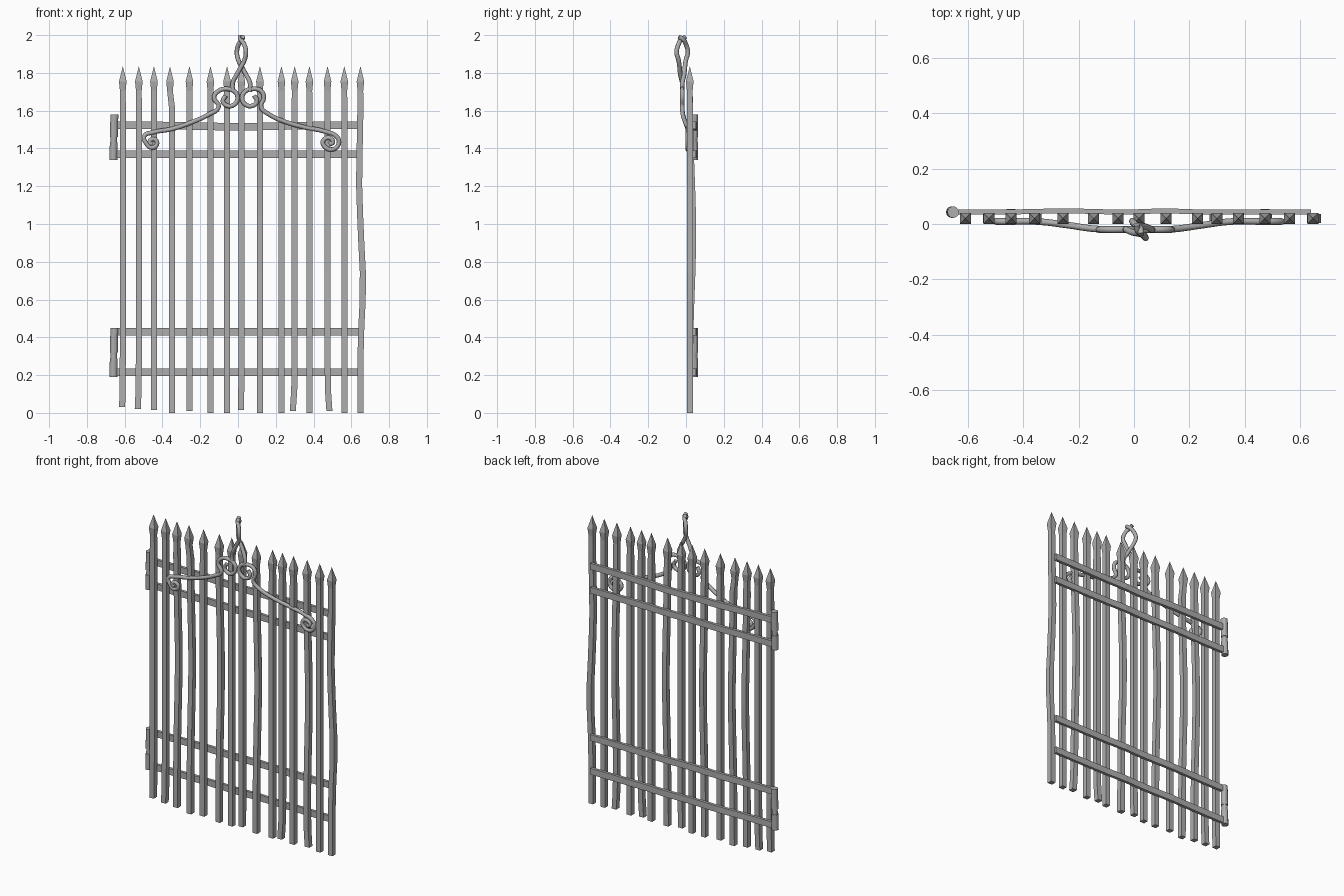
import bpy, bmesh, math
from mathutils import Vector

if "Cube" in bpy.data.objects:
    bpy.data.objects.remove(bpy.data.objects["Cube"], do_unlink=True)

iron = bpy.data.materials.new("grey iron")
iron.use_nodes = True
COL = (0.42, 0.42, 0.42, 1)
iron.diffuse_color = COL
iron.node_tree.nodes["Principled BSDF"].inputs["Base Color"].default_value = COL


def add_object(name, mesh):
    mesh.materials.clear()
    mesh.materials.append(iron)
    ob = bpy.data.objects.new(name, mesh)
    bpy.context.collection.objects.link(ob)
    return ob


def loft(name, rings):
    """Skin a list of equal-length point rings and cap both ends."""
    bm = bmesh.new()
    loops = [[bm.verts.new(p) for p in ring] for ring in rings]
    n = len(loops[0])
    for a, b in zip(loops, loops[1:]):
        for i in range(n):
            j = (i + 1) % n
            bm.faces.new((a[i], a[j], b[j], b[i]))
    bm.faces.new(loops[0][::-1])
    bm.faces.new(loops[-1])
    bmesh.ops.remove_doubles(bm, verts=bm.verts, dist=1e-5)
    bmesh.ops.recalc_face_normals(bm, faces=bm.faces)
    mesh = bpy.data.meshes.new(name)
    bm.to_mesh(mesh)
    bm.free()
    return add_object(name, mesh)


def tube(name, pts, radius):
    """Round rod along a smooth path."""
    cu = bpy.data.curves.new(name, "CURVE")
    cu.dimensions = "3D"
    cu.bevel_depth, cu.bevel_resolution = radius, 2
    cu.resolution_u, cu.use_fill_caps = 4, True
    sp = cu.splines.new("BEZIER")
    sp.bezier_points.add(len(pts) - 1)
    for bp, p in zip(sp.bezier_points, pts):
        bp.co = p
        bp.handle_left_type = bp.handle_right_type = "AUTO"
    tmp = bpy.data.objects.new(name + "_path", cu)
    mesh = bpy.data.meshes.new_from_object(tmp)
    bpy.data.objects.remove(tmp)
    ob = add_object(name, mesh)
    for o in bpy.context.selected_objects:
        o.select_set(False)
    ob.select_set(True)
    bpy.context.view_layer.objects.active = ob
    bpy.ops.object.shade_smooth_by_angle(angle=math.radians(50))
    return ob


def bump(z, centre, width):
    return math.exp(-((z - centre) / width) ** 2)


# Pickets: x position, foot height, backward bow, foot sideways bend
PICKETS = [(-.61, .03, 0, -.004), (-.525, .02, 0, -.006), (-.445, .015, .018, 0),
           (-.35, 0, .018, 0), (-.257, .01, 0, 0), (-.146, 0, .018, 0),
           (-.058, 0, 0, 0), (.018, .015, 0, -.003), (.116, 0, .018, 0),
           (.23, 0, 0, 0), (.30, .01, 0, -.01), (.378, 0, 0, 0),
           (.474, .01, .018, .01), (.563, 0, 0, 0), (.648, 0, 0, 0)]


def square(x, y, z, h):
    return [(x - h, y - h, z), (x + h, y - h, z), (x + h, y + h, z), (x - h, y + h, z)]


for k, (x, foot, bow, kick) in enumerate(PICKETS):
    rings = []
    levels = [foot, .12, .3, .45, .6, .75, .9, 1.05, 1.2, 1.35, 1.5, 1.62]
    for z in levels:
        dx = kick * bump(z, 0, .1)
        if k == len(PICKETS) - 1:
            dx += .014 * bump(z, .68, .22) - .007 * bump(z, 1.25, .2)
        rings.append(square(x + dx, .02 + bow * bump(z, .95, .4), z, .016))
    lean = -.01 if k == 3 else 0
    # spear point
    for z, h in ((1.705, .015), (1.755, .02), (1.835, 0)):
        rings.append(square(x + lean, .02, z, h))
    loft(f"picket_{k + 1}", rings)

# Cross rails, each with a slight hand-forged waver
for name, z, sag in (("top_rail", 1.523, -.008), ("upper_rail", 1.37, 0),
                     ("lower_rail", .43, 0), ("bottom_rail", .215, 0)):
    rings = []
    for x in (-.645, -.45, -.25, -.1, 0, .11, .24, .45, .64):
        y = .043 + .005 * bump(x, .11, .08) + .005 * bump(x, -.25, .12)
        c = z + sag * bump(x, 0, .3)
        rings.append([(x, y - .009, c - .02), (x, y + .009, c - .02),
                      (x, y + .009, c + .02), (x, y - .009, c + .02)])
    loft(name, rings)


# Hinges: barrel with thicker knuckles at each rail
def disc(x, y, z, r, n=12):
    return [(x + r * math.cos(2 * math.pi * i / n), y + r * math.sin(2 * math.pi * i / n), z)
            for i in range(n)]


for name, z0, z1 in (("upper_hinge", 1.34, 1.58), ("lower_hinge", .19, .45)):
    h = z1 - z0
    loft(name, [disc(-.657 + .005 * (t - .5), .043, z0 + h * t, r) for t, r in
                ((0, .021), (.38, .021), (.38, .017), (.5, .017), (.5, .021), (1, .021))])

# Scrollwork: crest curl shared by both sides, then an arm ending in a spiral
CREST = [(.085, 1.68), (.10, 1.65), (.077, 1.626), (.04, 1.632), (.022, 1.668), (.04, 1.703),
         (.08, 1.715), (.122, 1.705), (.137, 1.67), (.122, 1.62), (.165, 1.58), (.246, 1.542)]
LEFT_ARM = [(.352, 1.512), (.458, 1.49), (.525, 1.46), (.533, 1.424), (.50, 1.395), (.458, 1.41),
            (.45, 1.44), (.484, 1.456), (.503, 1.433), (.482, 1.422)]
RIGHT_ARM = [(.35, 1.503), (.45, 1.485), (.497, 1.465), (.488, 1.43), (.455, 1.404),
             (.428, 1.428), (.45, 1.45), (.468, 1.43), (.452, 1.424)]


def scroll_y(x):
    t = min(max((x - .14) / .2, 0), 1)
    return -.02 + .029 * t


for name, side, shift, arm in (("left_scroll", 1, 0, LEFT_ARM), ("right_scroll", -1, .02, RIGHT_ARM)):
    pts = []
    for x, z in CREST:
        pts.append((side * x + (shift if x < .13 else shift / 2), scroll_y(x), z))
    pts += [(side * x, scroll_y(x), z) for x, z in arm]
    tube(name, pts, .012)

# Twisted finial: two strands winding round each other
STRAND = [(.045, 0, 1.70), (.046, 0, 1.745), (.025, .01, 1.79), (.003, .014, 1.83),
          (-.017, .02, 1.87), (-.024, .03, 1.91), (-.015, .02, 1.95), (.004, .004, 1.978),
          (.008, -.018, 1.992)]
CENTRE = Vector((.018, -.02, 0))
for name, s in (("finial_strand_a", 1), ("finial_strand_b", -1)):
    tube(name, [CENTRE + Vector((s * x, s * y, z)) for x, y, z in STRAND], .012)
